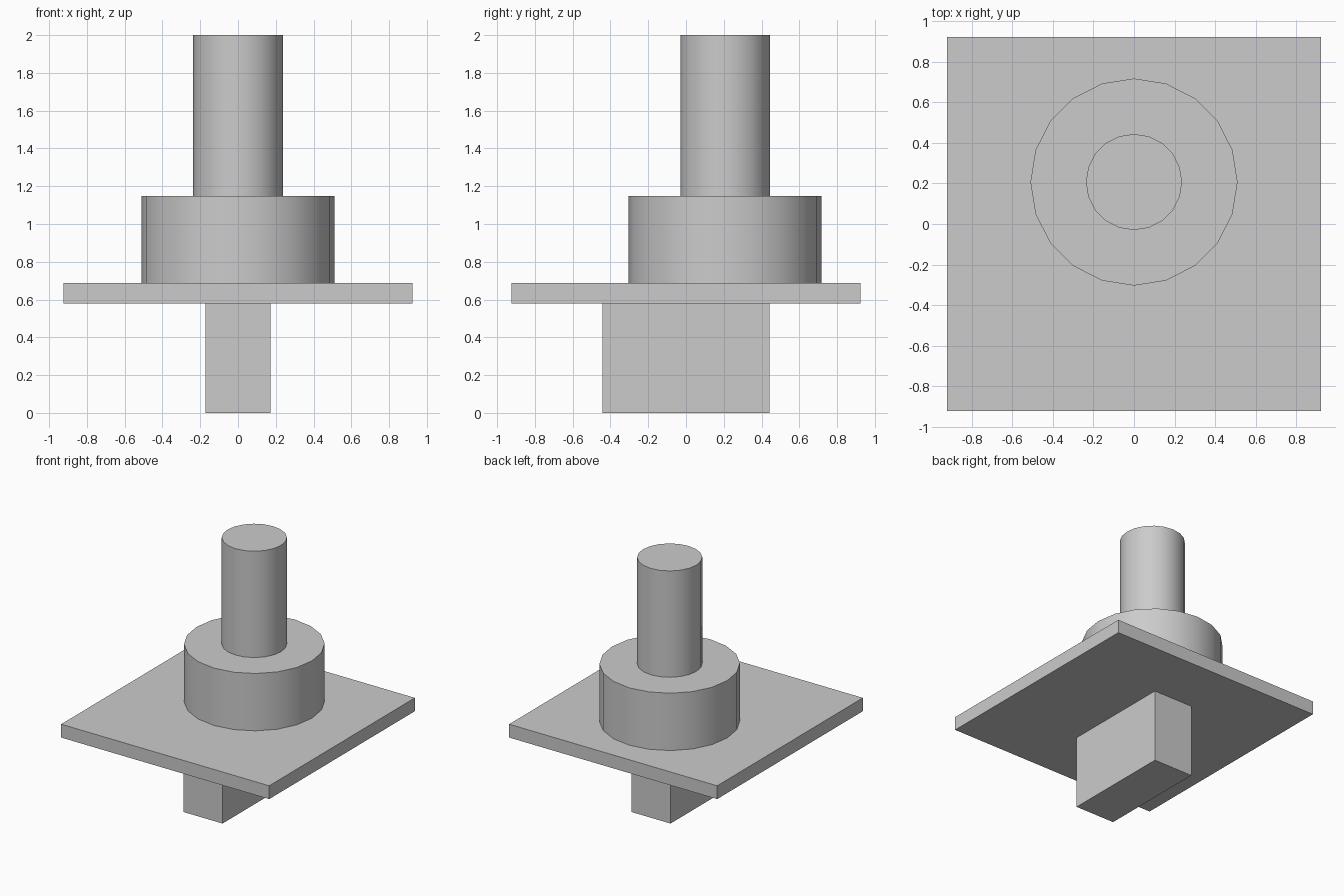
import bpy
import math

cube = bpy.data.objects.get("Cube")
if cube:
    bpy.data.objects.remove(cube, do_unlink=True)

# One plain grey for every part
GREY = (0.6, 0.6, 0.6, 1.0)
grey = bpy.data.materials.new("plain_grey")
grey.use_nodes = True
grey.diffuse_color = GREY
for node in grey.node_tree.nodes:
    if node.type == 'BSDF_PRINCIPLED':
        node.inputs["Base Color"].default_value = GREY


def finish(name):
    obj = bpy.context.object
    obj.name = name
    obj.data.name = name
    obj.data.materials.clear()
    obj.data.materials.append(grey)
    return obj


def box(name, width, depth, z_low, z_high):
    bpy.ops.mesh.primitive_cube_add(size=1, location=(0, 0, (z_low + z_high) / 2))
    bpy.context.object.scale = (width, depth, z_high - z_low)
    bpy.ops.object.transform_apply(location=False, rotation=False, scale=True)
    return finish(name)


def cylinder(name, radius, y, z_low, z_high):
    bpy.ops.mesh.primitive_cylinder_add(
        vertices=20, radius=radius, depth=z_high - z_low,
        location=(0, y, (z_low + z_high) / 2))
    bpy.ops.object.shade_smooth_by_angle(angle=math.radians(30))
    return finish(name)


# Block under the plate, and the square plate itself
box("lower_block", 0.346, 0.886, 0.0, 0.58)
box("base_plate", 1.846, 1.846, 0.58, 0.687)

# Collar and shaft, set towards the back
cylinder("collar", 0.511, 0.207, 0.687, 1.147)
cylinder("shaft", 0.237, 0.207, 1.147, 2.0)
